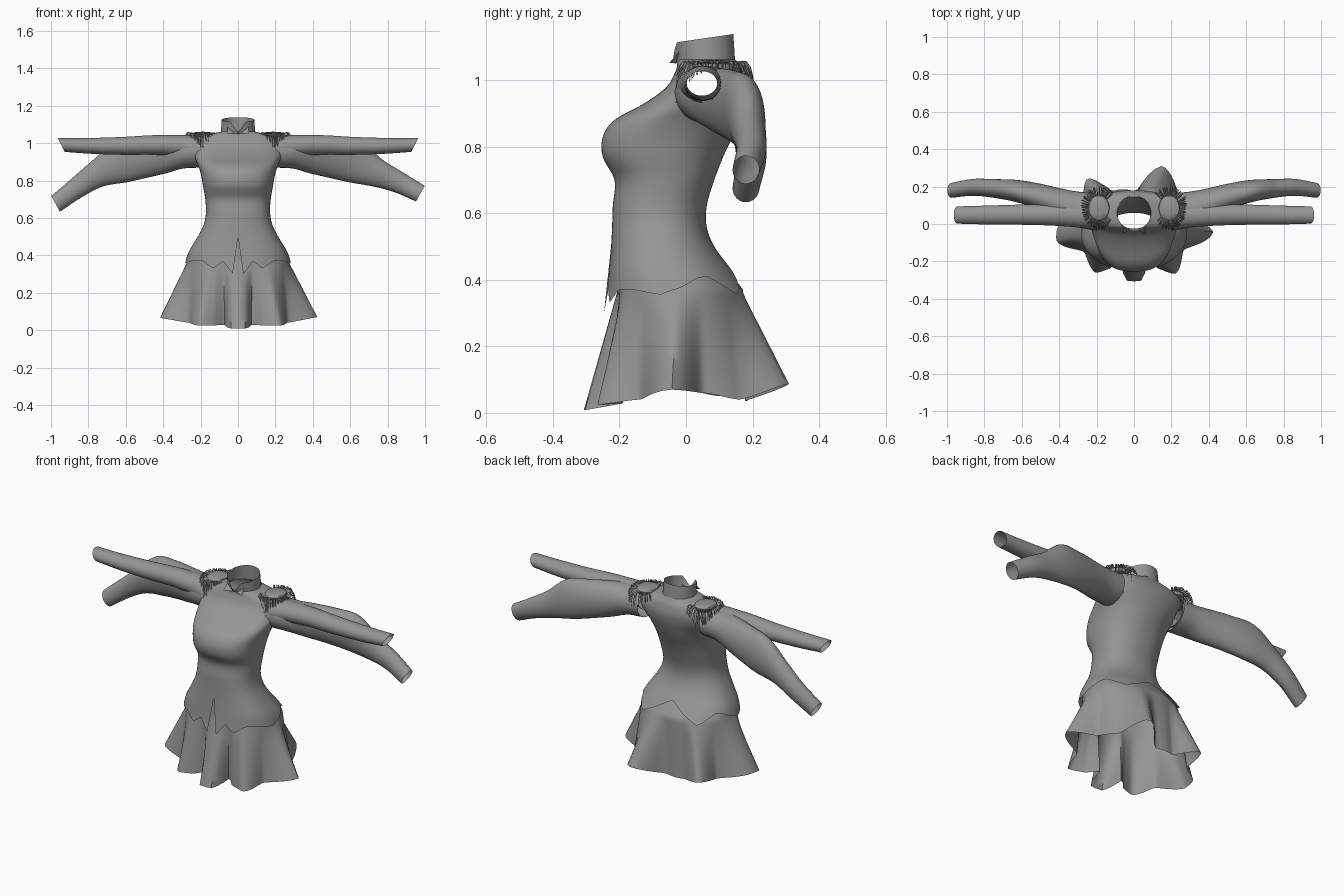
import bpy, bmesh, math, random
from mathutils import Vector

if "Cube" in bpy.data.objects:
    bpy.data.objects.remove(bpy.data.objects["Cube"])

random.seed(4)
grey = bpy.data.materials.new("grey_cloth")
grey.diffuse_color = (0.3, 0.3, 0.3, 1)
grey.use_nodes = True
grey.node_tree.nodes["Principled BSDF"].inputs["Base Color"].default_value = grey.diffuse_color
COLS = 120


def make(name, verts, faces, angle=50):
    me = bpy.data.meshes.new(name)
    me.from_pydata([tuple(v) for v in verts], [], faces)
    me.materials.append(grey)
    ob = bpy.data.objects.new(name, me)
    bpy.context.collection.objects.link(ob)
    bm = bmesh.new()
    bm.from_mesh(me)
    bmesh.ops.recalc_face_normals(bm, faces=bm.faces)
    bm.to_mesh(me)
    bm.free()
    bpy.ops.object.select_all(action='DESELECT')
    bpy.context.view_layer.objects.active = ob
    ob.select_set(True)
    bpy.ops.object.shade_smooth_by_angle(angle=math.radians(angle))
    return ob


def loft(name, rings, skip=None):
    """Skin a list of equal closed rings, leaving out faces whose centre meets skip."""
    n = len(rings[0])
    verts = [Vector(p) for r in rings for p in r]
    faces = []
    for i in range(len(rings) - 1):
        for j in range(n):
            k = (j + 1) % n
            f = (i * n + j, i * n + k, (i + 1) * n + k, (i + 1) * n + j)
            if not (skip and skip(sum((verts[q] for q in f), Vector()) / 4)):
                faces.append(f)
    return make(name, verts, faces)


def spline(table, t):
    """Smooth lookup in rows sorted by their first value."""
    t = min(max(t, table[0][0]), table[-1][0])
    i = max(k for k in range(len(table) - 1) if table[k][0] <= t)
    a, b = table[i], table[i + 1]
    p, q = table[max(i - 1, 0)], table[min(i + 2, len(table) - 1)]
    h = b[0] - a[0]
    u = (t - a[0]) / h
    out = []
    for c in range(1, len(a)):
        m0 = (b[c] - p[c]) / (b[0] - p[0]) * h
        m1 = (q[c] - a[c]) / (q[0] - a[0]) * h
        out.append((2*u**3 - 3*u*u + 1)*a[c] + (u**3 - 2*u*u + u)*m0
                   + (3*u*u - 2*u**3)*b[c] + (u**3 - u*u)*m1)
    return out


def linear(table, t):
    for a, b in zip(table, table[1:]):
        if t <= b[0]:
            return a[1] + (b[1] - a[1]) * (t - a[0]) / (b[0] - a[0])
    return table[-1][1]


# body outline: height, half width, front y, back y
BODY = [(.28, .30, -.25, .235), (.36, .283, -.238, .19), (.42, .263, -.232, .145),
        (.5, .215, -.225, .085), (.56, .185, -.222, .062), (.62, .172, -.22, .062),
        (.7, .175, -.215, .085), (.77, .187, -.25, .112), (.83, .198, -.25, .14),
        (.88, .213, -.215, .16), (.93, .235, -.125, .175), (.98, .245, -.058, .18),
        (1.03, .225, -.03, .168), (1.05, .14, -.026, .155), (1.062, .088, -.024, .148)]


def body(a, z, shrink=0.0):
    """Point on the body; a is the angle from the front, positive to +x."""
    hw, yf, yb = spline(BODY, z)
    hw, hy, yc = hw - shrink, (yb - yf) / 2 - shrink, (yb + yf) / 2
    s, c = math.sin(a), -math.cos(a)
    e = 2 / (2.5 if c < 0 else 2.2)
    return Vector((math.copysign(abs(s)**e, s) * hw, yc + math.copysign(abs(c)**e, c) * hy, z))


ANGLES = [2 * math.pi * j / COLS for j in range(COLS)]

# jacket with scalloped, front-slit hem
HEM = [(0, .5), (.053, .30), (.2, .37), (.38, .33), (.65, .37), (1, .37), (1.4, .355),
       (1.9, .405), (2.1, .41), (2.5, .355), (2.85, .40), (3.15, .45)]


def jacket_hem(a):
    return linear(HEM, min(a, 2 * math.pi - a))


rings = [[body(a, jacket_hem(a) + (.52 - jacket_hem(a)) * i / 10) for a in ANGLES] for i in range(11)]
rings += [[body(a, .52 + .50 * i / 40) for a in ANGLES] for i in range(1, 41)]
rings += [[body(a, z) for a in ANGLES] for z in (1.03, 1.038, 1.045, 1.05, 1.055, 1.062)]
loft("jacket", rings,
     lambda c: abs(c.x) > .15 and ((c.y - .055) / .08)**2 + ((c.z - .962) / .075)**2 < 1)

# flared skirt with deep folds: hem points x, y, z
FOLDS = [(-.035, -.305, .008), (.035, -.305, .008), (.075, -.18, .03), (.13, -.24, .025),
         (.225, -.265, .025), (.265, -.14, .04), (.425, -.045, .07), (.28, .05, .06),
         (.24, .16, .04), (.155, .31, .088), (.01, .175, .035), (-.11, .175, .035),
         (-.25, .245, .075), (-.27, .1, .05), (-.415, -.04, .07), (-.415, -.09, .065),
         (-.265, -.15, .04), (-.21, -.26, .025), (-.13, -.24, .025), (-.075, -.18, .03)]
polar = sorted((math.atan2(x, -y) % (2 * math.pi), math.hypot(x, y), z) for x, y, z in FOLDS)
full = 2 * math.pi
polar = [(polar[-1][0] - full,) + polar[-1][1:]] + polar + [(polar[0][0] + full,) + polar[0][1:]]


def skirt_hem(p):
    t = math.atan2(p.x, -p.y) % full
    for a, b in zip(polar, polar[1:]):
        if a[0] <= t <= b[0]:
            u = (t - a[0]) / (b[0] - a[0])
            u = .6 * u * u * (3 - 2 * u) + .4 * u
            r, z = a[1] + (b[1] - a[1]) * u, a[2] + (b[2] - a[2]) * u
            return Vector((r * math.sin(t), -r * math.cos(t), z))


def under(a, z):
    """Skirt top, set in under the jacket and a little more so at the front."""
    p = body(a, z, .012)
    p.y += .02 * max(0, math.cos(a))
    return p


rings = [[under(a, .5 - .02 * i) for a in ANGLES] for i in range(7)]
base = [under(a, .37) for a in ANGLES]
rings += [[p.lerp(skirt_hem(p), i / 14) for p in base] for i in range(15)]
loft("skirt", rings)

# stand collar, higher at the back, notched in front
rings = []
for i in range(7):
    t = i / 6
    ring = []
    for a in ANGLES:
        d = min(a, full - a)
        top = 1.125 - .013 * math.cos(a) - .055 * max(0, 1 - d / .5)
        ring.append((math.sin(a) * (.092 - .005 * t), .06 - math.cos(a) * (.088 + .002 * t) - .008 * t,
                     1.05 + (top - 1.05) * t))
    rings.append(ring)
loft("collar", rings)


# sleeves: x, y, z, half depth, half height
def sleeve(name, side, table, tilt, skip=None, segs=32, steps=40):
    rings = []
    x0, x1 = table[0][0], table[-1][0]
    for i in range(steps + 1):
        t = i / steps
        x = x0 + (x1 - x0) * t
        y, z, ry, rz = spline(table, x)
        ring = []
        for k in range(segs):
            a = 2 * math.pi * k / segs
            dz = math.sin(a) * rz
            ring.append((side * (x + tilt * t * dz), y + math.cos(a) * ry, z + dz))
        rings.append(ring)
    loft(name, rings, skip)


for side, label in ((1, "right"), (-1, "left")):
    drop = 0 if side > 0 else .055
    sleeve(label + "_straight_sleeve", side,
           [(.22, .05, .972, .08, .07), (.3, .05, .985, .068, .058), (.45, .05, .99, .058, .052),
            (.6, .05, .985, .054, .048), (.8, .048, .985, .05, .042),
            (.945, .048, .99, .046, .037)], .5)
    # the lowered sleeve is left open where the straight one passes through it
    sleeve(label + "_lowered_sleeve", side,
           [(.2, .065, .957, .1, .088), (.3, .078, .95, .095, .086), (.4, .112, .936, .08, .098),
            (.5, .145, .922, .07, .105), (.62, .175, .9, .06, .108), (.75, .19, .838, .05, .07),
            (.86, .196, .79 - drop * .5, .045, .052), (.975, .18, .73 - drop, .04, .042)], .55,
           lambda c: ((c.y - .05) / .053)**2 + ((c.z - .988) / .046)**2 < 1)

    # shoulder pad with a rounded oval edge
    cx, cy = side * .188, .085
    rings = [[(cx + math.cos(k * math.pi / 16) * .057 * r, cy + math.sin(k * math.pi / 16) * .066 * r, z)
              for k in range(32)]
             for r, z in ((.95, 1.03), (1, 1.04), (1, 1.05), (.94, 1.056), (.5, 1.06), (.001, 1.061))]
    loft(label + "_shoulder_pad", rings)

    # fringe strands: flat over the sleeve top, hanging long in front and behind
    verts, faces = [], []
    for k in range(72):
        a = math.radians(-135 + 270 * k / 71) + random.uniform(-.05, .05)
        d = Vector((side * math.cos(a), math.sin(a), 0))
        across = Vector((-d.y, d.x, 0))
        start = Vector((cx + d.x * .055, cy + d.y * .064, 1.047))
        reach = random.uniform(.03, .04) + .015 * abs(d.y)
        fall = .015 + random.uniform(.04, .085) * d.y**2 * (1 if math.cos(a) > -.1 else .4)
        n = len(verts)
        for t in (0, .35, .7, 1):
            c = start + d * reach * t**.5 + Vector((0, 0, .014 * math.sin(math.pi * t) - fall * t * t))
            w = .0028 * (1 - .6 * t)
            verts += [c + across * w, c - across * w, c + d * w + Vector((0, 0, w))]
        for i in range(3):
            for j in range(3):
                p, q = n + i * 3 + j, n + i * 3 + (j + 1) % 3
                faces.append((p, q, q + 3, p + 3))
        faces.append((n + 9, n + 10, n + 11))
    make(label + "_fringe", verts, faces)

    # small turned-out collar wing
    make(label + "_collar_wing",
         [(side * .012, -.03, 1.05), (side * .06, -.05, 1.052), (side * .055, -.02, 1.085)], [(0, 1, 2)])
